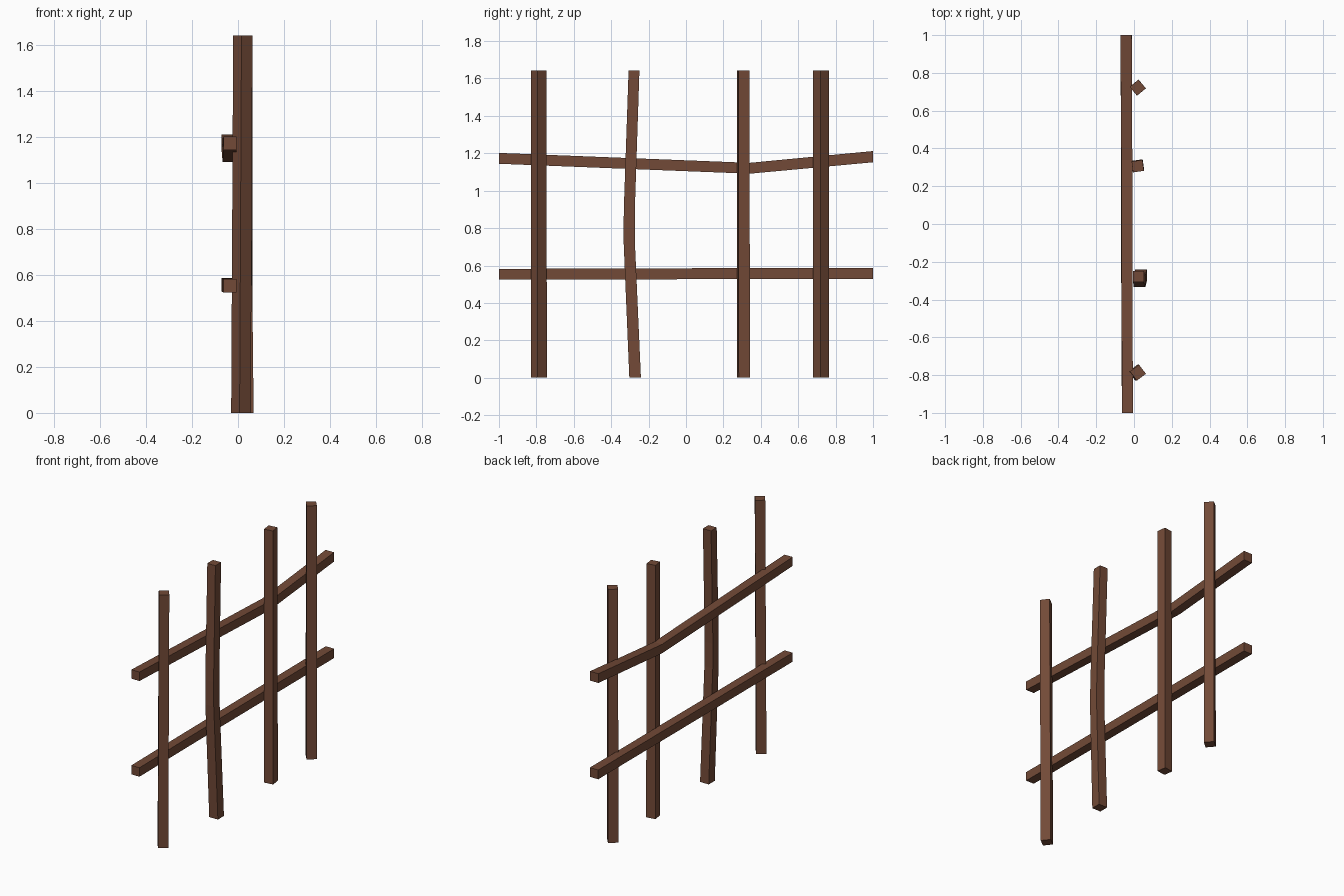
import bpy, bmesh, math
from mathutils import Vector, Matrix

if "Cube" in bpy.data.objects:
    bpy.data.objects.remove(bpy.data.objects["Cube"])

wood = bpy.data.materials.new("brown wood")
wood.diffuse_color = (0.17, 0.068, 0.038, 1)
wood.use_nodes = True
wood.node_tree.nodes["Principled BSDF"].inputs["Base Color"].default_value = wood.diffuse_color


def bar(name, path, axis, angle=0.0):
    """Square bar through (x, y, z, width) points, cut square to its main axis."""
    bm = bmesh.new()
    rings = []
    for x, y, z, w in path:
        h = w / 2
        ring = []
        for a, b in ((-h, -h), (h, -h), (h, h), (-h, h)):
            v = Vector((a, b, 0)) if axis == "z" else Vector((a, 0, b))
            v = Matrix.Rotation(math.radians(angle), 3, "Z") @ v
            ring.append(bm.verts.new(v + Vector((x, y, z))))
        rings.append(ring)
    for r0, r1 in zip(rings, rings[1:]):
        for i in range(4):
            j = (i + 1) % 4
            bm.faces.new((r0[i], r0[j], r1[j], r1[i]))
    bm.faces.new(rings[0])
    bm.faces.new(rings[-1])
    bmesh.ops.recalc_face_normals(bm, faces=bm.faces)
    me = bpy.data.meshes.new(name)
    bm.to_mesh(me)
    bm.free()
    me.materials.append(wood)
    bpy.context.collection.objects.link(bpy.data.objects.new(name, me))


TOP = 1.642

# Upright posts
bar("post_1", [(0.013, -0.787, 0, 0.061), (0.021, -0.787, TOP, 0.06)], "z", 37)
bar("post_2", [(0.037, -0.272, 0, 0.062), (0.03, -0.304, 0.74, 0.06),
               (0.028, -0.303, 0.9, 0.059), (0.024, -0.278, TOP, 0.058)], "z")
bar("post_3", [(0.02, 0.308, 0, 0.061), (0.02, 0.306, TOP, 0.058)], "z", 8)
bar("post_4", [(0.02, 0.722, 0, 0.061), (0.02, 0.722, TOP, 0.06)], "z", 40)

# Horizontal rails
bar("upper_rail", [(-0.035, -1, 1.173, 0.058), (-0.038, 0.34, 1.120, 0.058),
                   (-0.042, 1, 1.182, 0.06)], "y")
bar("lower_rail", [(-0.035, -1, 0.553, 0.058), (-0.038, -0.5, 0.555, 0.058),
                   (-0.041, 1, 0.558, 0.06)], "y")
